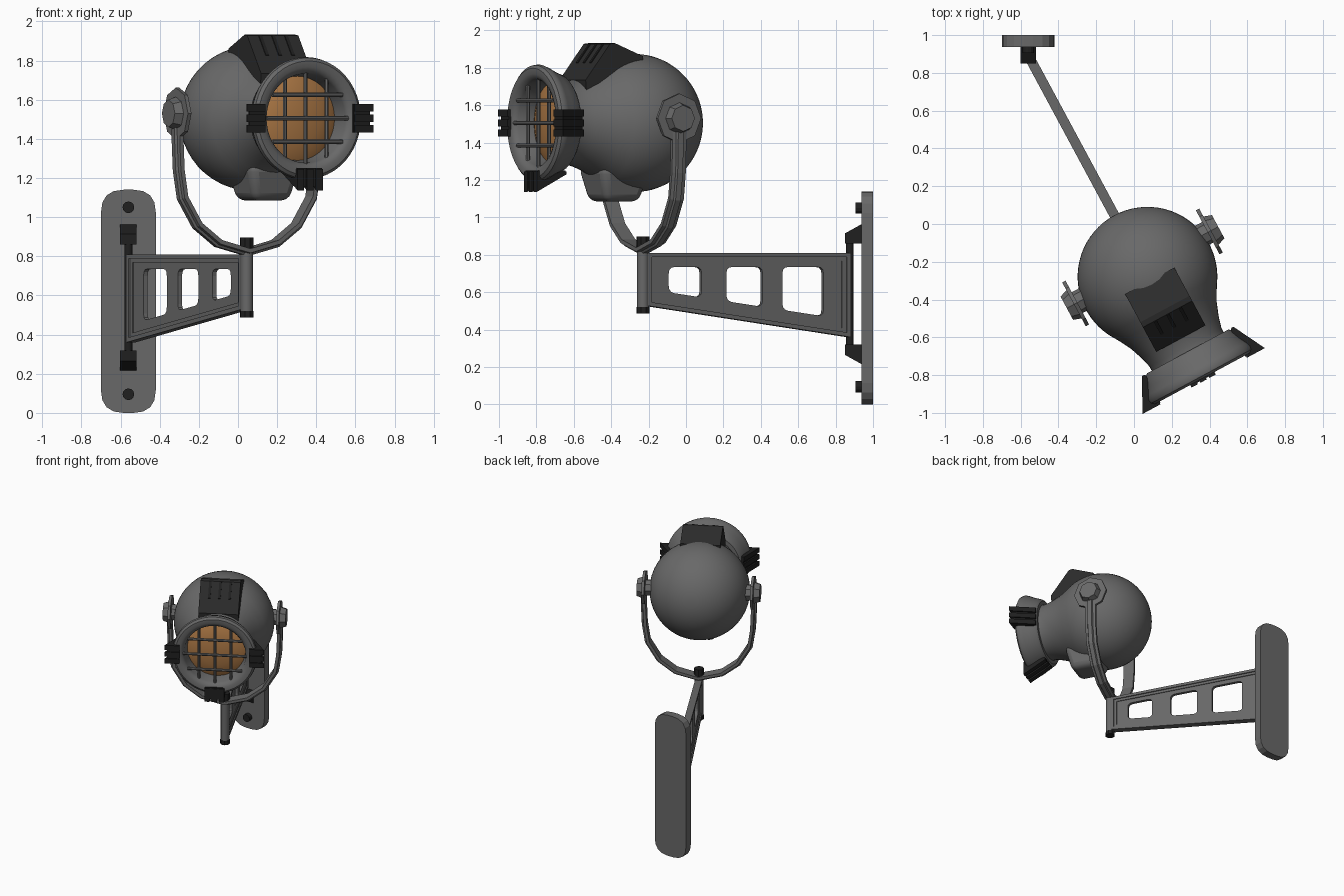
import bpy, bmesh, math
from mathutils import Matrix, Vector

if "Cube" in bpy.data.objects:
    bpy.data.objects.remove(bpy.data.objects["Cube"])


def material(name, rgb):
    m = bpy.data.materials.new(name)
    m.use_nodes = True
    m.diffuse_color = (*rgb, 1)
    bsdf = next(n for n in m.node_tree.nodes if n.type == 'BSDF_PRINCIPLED')
    bsdf.inputs["Base Color"].default_value = (*rgb, 1)
    return m


GREY = material("painted grey metal", (0.14, 0.14, 0.14))
DARK = material("dark vent metal", (0.024, 0.024, 0.024))
BLACK = material("black hardware", (0.014, 0.014, 0.014))
GLASS = material("amber glass", (0.42, 0.19, 0.06))

# Frames: the lamp and arm share one turned frame (forward is local -y)
PIVOT = (0.045, -0.23)
TURN = Matrix.Translation((*PIVOT, 0)) @ Matrix.Rotation(math.radians(28.3), 4, 'Z')
AXIS_Z = 1.505
LAMP = TURN @ Matrix.Translation((0, 0, AXIS_Z))
WORLD = Matrix.Identity(4)
WALL_X, HINGE_Y = -0.56, 0.875


def finish(bm, name, mat, frame, smooth=False, bevel=0):
    bmesh.ops.recalc_face_normals(bm, faces=bm.faces[:])
    me = bpy.data.meshes.new(name)
    bm.transform(frame)
    bm.to_mesh(me)
    bm.free()
    me.materials.append(mat)
    ob = bpy.data.objects.new(name, me)
    bpy.context.collection.objects.link(ob)
    if bevel:
        mod = ob.modifiers.new("bevel", 'BEVEL')
        mod.width, mod.segments = bevel, 3
    if smooth:
        bpy.ops.object.select_all(action='DESELECT')
        ob.select_set(True)
        bpy.context.view_layer.objects.active = ob
        bpy.ops.object.shade_smooth_by_angle(angle=math.radians(35))
    return ob


# Mappings from (a, b, depth) to x, y, z
def side(a, b, d):       # a = forward, b = up, depth = sideways
    return Vector((d, -a, b))


def front(a, b, d):      # a = sideways, b = up, depth = back
    return Vector((a, d, b))


def plate(name, loops, d0, d1, mat, frame=TURN, place=side, **kw):
    """Flat outline, with optional hole loops, extruded from d0 to d1."""
    bm = bmesh.new()
    for loop in loops:
        vs = [bm.verts.new(place(a, b, d0)) for a, b in loop]
        for i, v in enumerate(vs):
            bm.edges.new((vs[i - 1], v))
    bmesh.ops.triangle_fill(bm, edges=bm.edges[:], use_beauty=True)
    ext = bmesh.ops.extrude_face_region(bm, geom=bm.faces[:])["geom"]
    shift = place(0, 0, d1) - place(0, 0, d0)
    bmesh.ops.translate(bm, vec=shift, verts=[g for g in ext if isinstance(g, bmesh.types.BMVert)])
    return finish(bm, name, mat, frame, **kw)


def rounded(pts, r, n=3):
    out = []
    pts = [Vector(p) for p in pts]
    for i, p in enumerate(pts):
        a = p + (pts[i - 1] - p).normalized() * r
        b = p + (pts[(i + 1) % len(pts)] - p).normalized() * r
        for k in range(n + 1):
            t = k / n
            out.append(tuple(a * (1 - t) ** 2 + p * 2 * t * (1 - t) + b * t * t))
    return out


def rod(name, p0, p1, r0, mat, frame=WORLD, sides=12, r1=None, **kw):
    p0, p1 = Vector(p0), Vector(p1)
    bm = bmesh.new()
    rot = (p1 - p0).to_track_quat('Z', 'Y').to_matrix().to_4x4()
    bmesh.ops.create_cone(bm, cap_ends=True, segments=sides, radius1=r0,
                          radius2=r0 if r1 is None else r1, depth=(p1 - p0).length,
                          matrix=Matrix.Translation((p0 + p1) / 2) @ rot)
    return finish(bm, name, mat, frame, **kw)


def revolve(name, profile, mat, steps=48):
    """Profile of (forward, radius) spun about the lamp axis."""
    bm = bmesh.new()
    vs = [bm.verts.new((r, -s, 0)) for s, r in profile]
    es = [bm.edges.new(p) for p in zip(vs, vs[1:])]
    bmesh.ops.spin(bm, geom=vs + es, cent=(0, 0, 0), axis=(0, 1, 0),
                   angle=math.tau, steps=steps)
    bmesh.ops.remove_doubles(bm, verts=bm.verts[:], dist=0.0005)
    return finish(bm, name, mat, LAMP, smooth=True)


# Wall plate with two screws
w, h = 0.14, 1.14
plate("wall_plate", [rounded([(WALL_X - w, 0), (WALL_X + w, 0), (WALL_X + w, h), (WALL_X - w, h)], 0.115, 4)],
      0.937, 1.0, GREY, WORLD, front)
for z in (0.095, 1.05):
    rod("wall_screw", (WALL_X, 0.94, z), (WALL_X, 0.905, z), 0.03, BLACK)

# Hinge blocks and rod
for s, name in ((1, "upper_hinge_block"), (-1, "lower_hinge_block")):
    prof = [(-y, 0.59 + s * z) for y, z in ((0.94, 0.27), (0.85, 0.27), (0.85, 0.325), (0.94, 0.375))]
    plate(name, [prof], WALL_X - 0.042, WALL_X + 0.042, BLACK, WORLD)
rod("hinge_rod", (WALL_X, HINGE_Y, 0.28), (WALL_X, HINGE_Y, 0.9), 0.02, BLACK, smooth=True)

# Bracket arm: thin web with three windows, framed by a thick flange
LENGTH, TOP = 1.25, 0.81


def low(t):
    return 0.53 - 0.17 * t / LENGTH


def panel(t0, t1, top, lift):
    return [(-t0, top), (-t1, top), (-t1, low(t1) + lift), (-t0, low(t0) + lift)]


windows = [rounded(panel(t0, t1, 0.735, 0.09), 0.035) for t0, t1 in ((0.15, 0.35), (0.5, 0.72), (0.84, 1.09))]
plate("arm_web", [panel(0.01, LENGTH - 0.01, TOP - 0.01, 0.01)] + windows, -0.012, 0.012, GREY)
plate("arm_flange", [panel(0, LENGTH, TOP, 0), panel(0.04, LENGTH - 0.025, TOP - 0.022, 0.022)],
      -0.026, 0.026, GREY)
plate("arm_inner_step", [panel(0.02, LENGTH - 0.01, TOP - 0.01, 0.01),
                         panel(0.06, LENGTH - 0.05, TOP - 0.042, 0.042)], -0.018, 0.018, GREY)

# Swivel column with nuts
rod("swivel_column", (0, 0, 0.515), (0, 0, 0.82), 0.032, GREY, TURN, smooth=True)
rod("lower_swivel_nut", (0, 0, 0.487), (0, 0, 0.52), 0.036, BLACK, TURN, 8)
rod("upper_swivel_nut", (0, 0, 0.83), (0, 0, 0.897), 0.036, BLACK, TURN, 8)

# Yoke: ribbed strap swept along a U path
half = [(0.405, 1.55), (0.403, 1.38), (0.397, 1.24), (0.375, 1.1), (0.29, 0.96), (0.17, 0.87)]
path = [Vector((x, z)) for x, z in half] + [Vector((0, 0.825))] + [Vector((-x, z)) for x, z in reversed(half)]
section = [(-0.042, -0.014), (0.042, -0.014), (0.042, 0.008), (0.022, 0.012),
           (0.016, 0.024), (-0.016, 0.024), (-0.022, 0.012), (-0.042, 0.008)]
bm = bmesh.new()
rings = []
for i, p in enumerate(path):
    d = (path[min(i + 1, len(path) - 1)] - path[max(i - 1, 0)]).normalized()
    n = Vector((-d.y, d.x))
    n = n if n.dot(p - Vector((0, 1.4))) > 0 else -n
    rings.append([bm.verts.new((p.x + n.x * o, y, p.y + n.y * o)) for y, o in section])
for a, b in zip(rings, rings[1:]):
    for k in range(len(section)):
        bm.faces.new((a[k - 1], a[k], b[k], b[k - 1]))
bm.faces.new(rings[0])
bm.faces.new(rings[-1])
finish(bm, "yoke_strap", GREY, TURN)

# Tilt pivots on both sides
for s, name in ((1, "left"), (-1, "right")):
    def pivot(part, a, b, r, sides, r1=None):
        rod(f"{name}_{part}", (s * a, 0, 1.53), (s * b, 0, 1.53), r, GREY, TURN, sides, r1)
    pivot("pivot_shaft", 0.3, 0.4, 0.062, 8)
    pivot("pivot_disc", 0.392, 0.412, 0.132, 8)
    pivot("pivot_nut", 0.41, 0.455, 0.085, 8, 0.07)

# Lamp housing: ball, concave neck and rolled rim
ball = [(0.056 - 0.37 * math.cos(a), 0.37 * math.sin(a))
        for a in (math.radians(118) * k / 22 for k in range(23))]
neck = [(0.29, 0.290), (0.35, 0.258), (0.42, 0.232), (0.48, 0.216), (0.505, 0.216)]
rim = [(0.505, 0.245), (0.52, 0.262), (0.57, 0.282), (0.61, 0.303), (0.635, 0.313), (0.655, 0.309),
       (0.668, 0.293), (0.668, 0.262), (0.655, 0.238), (0.635, 0.228), (0.545, 0.215)]
revolve("lamp_housing", ball + neck + rim, GREY)
revolve("lens", [(0.545, 0.216), (0.562, 0.18), (0.575, 0.12), (0.583, 0.06), (0.585, 0)], GLASS)

# Grille bars
for o in (-0.12, 0, 0.12):
    r = math.sqrt(0.235 ** 2 - o * o)
    rod("grille_bar_across", (-r, -0.652, o), (r, -0.652, o), 0.011, GREY, LAMP, 8, smooth=True)
    rod("grille_bar_upright", (o, -0.634, -r), (o, -0.634, r), 0.011, GREY, LAMP, 8, smooth=True)

# Ribbed clips on the left, right and bottom of the rim
for name, deg in (("left", 90), ("right", -90), ("bottom", 180)):
    frame = LAMP @ Matrix.Rotation(math.radians(deg), 4, 'Y')
    plate(name + "_clip", [[(0.51, 0.255), (0.675, 0.255), (0.675, 0.35), (0.51, 0.265)]],
          -0.072, 0.072, BLACK, frame)
    for c in (-0.054, 0, 0.054):
        plate(name + "_clip_rib", [[(0.505, 0.26), (0.683, 0.26), (0.683, 0.368), (0.505, 0.275)]],
              c - 0.019, c + 0.019, BLACK, frame)

# Top vent hood with slits
plate("vent_hood", [[(0.08, 1.7), (0.08, 1.862), (0.25, 1.932), (0.28, 1.928), (0.428, 1.735), (0.42, 1.64)]],
      -0.148, 0.148, DARK)
for c in (-0.075, 0, 0.075):
    plate("vent_slit", [[(0.28, 1.925), (0.284, 1.931), (0.362, 1.829), (0.358, 1.823)]],
          c - 0.009, c + 0.009, BLACK)

# Tapered boss under the housing
bm = bmesh.new()
bmesh.ops.create_cube(bm, size=1)
for v in bm.verts:
    r = 0.15 if v.co.z > 0 else 0.108
    v.co = Vector((math.copysign(r, v.co.x), -0.175 + math.copysign(r, v.co.y), 1.27 if v.co.z > 0 else 1.085))
finish(bm, "lower_boss", GREY, TURN, smooth=True, bevel=0.04)
